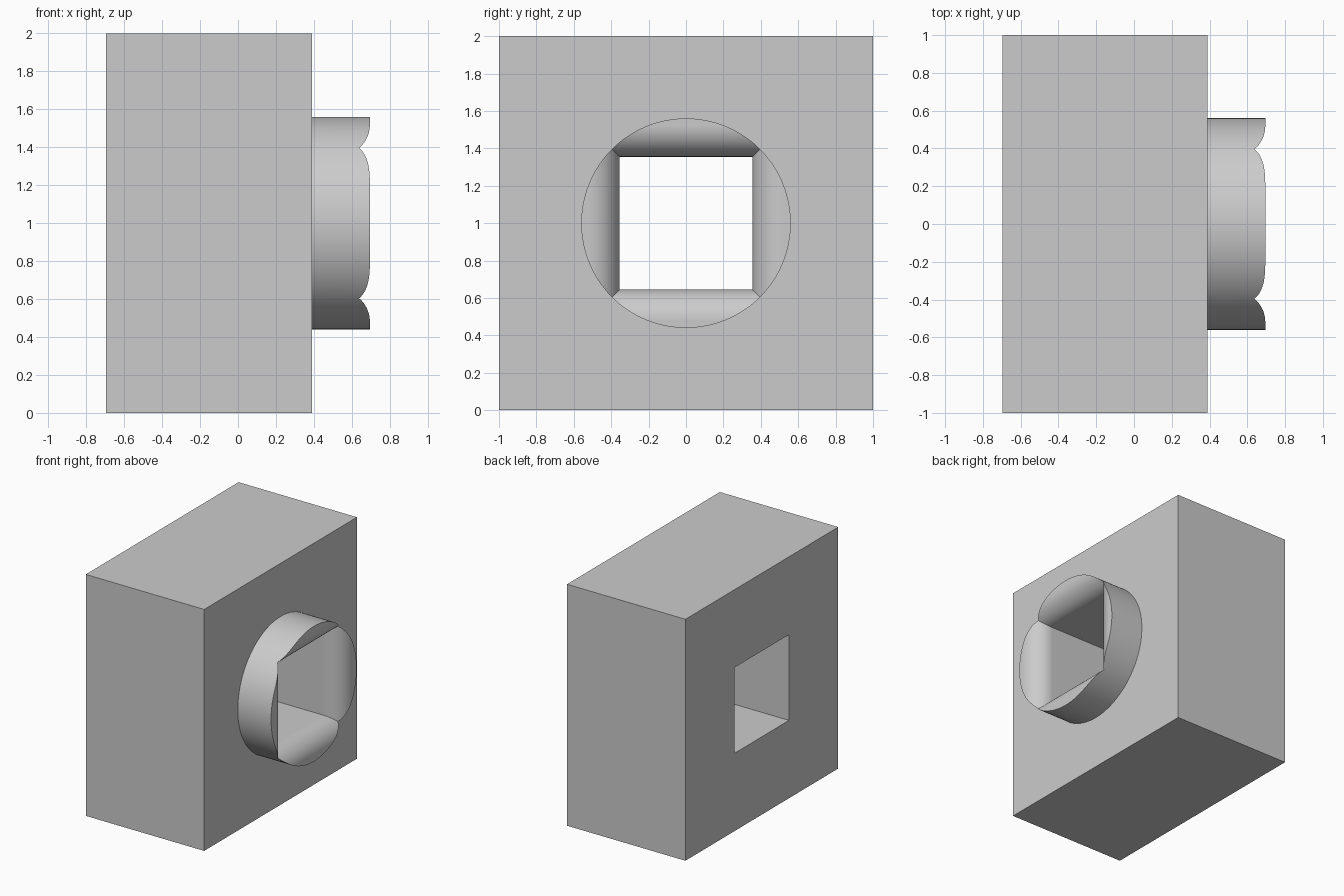
import bpy, bmesh, math

if "Cube" in bpy.data.objects:
    bpy.data.objects.remove(bpy.data.objects["Cube"], do_unlink=True)

BACK, FACE, TIP = -0.695, 0.39, 0.695   # depths along x
HALF, HOLE, RADIUS = 1.0, 0.355, 0.56   # block, square bore, round collar
FLARE = 0.165                           # rounding of the bore mouth

grey = bpy.data.materials.new("plain grey")
grey.use_nodes = True
grey.diffuse_color = (0.6, 0.6, 0.6, 1)
grey.node_tree.nodes["Principled BSDF"].inputs["Base Color"].default_value = (0.6, 0.6, 0.6, 1)

bm = bmesh.new()
shared = {}


def vert(x, s, t, turn):
    """Point of one quadrant, turned about the bore axis and shared with neighbours."""
    for _ in range(turn):
        s, t = -t, s
    key = (round(x, 5) + 0.0, round(s, 5) + 0.0, round(t, 5) + 0.0)
    if key not in shared:
        shared[key] = bm.verts.new((x, s, t + HALF))
    return shared[key]


def face(points, turn):
    verts = list(dict.fromkeys(vert(*p, turn) for p in points))
    if len(verts) > 2:
        bm.faces.new(verts)


def mouth_x(s):
    """Depth of the rounded mouth at distance s from the axis."""
    gap = max(0.0, HOLE + FLARE - s)
    return TIP - FLARE + math.sqrt(max(0.0, FLARE ** 2 - gap ** 2))


# Rows of the mouth: straight across the bore, first square, then clipped by the collar
corner = RADIUS * math.sqrt(0.5)
limit = math.acos((HOLE + FLARE - corner) / FLARE)
inner = [HOLE + FLARE * (1 - math.cos(limit * i / 16)) for i in range(16)]
rows = [(s, s) for s in inner]
ARC = 32
arc = [(RADIUS * math.cos(a), RADIUS * math.sin(a))
       for a in (math.pi / 4 * (1 - i / ARC) for i in range(ARC + 1))]
rows += arc

for turn in range(4):
    # flared mouth
    for (s, t), (s2, t2) in zip(rows, rows[1:]):
        x, x2 = mouth_x(s), mouth_x(s2)
        face([(x, s, -t), (x, s, t), (x2, s2, t2), (x2, s2, -t2)], turn)
    # round collar wall
    for (s, t), (s2, t2) in zip(arc, arc[1:]):
        for side in (1, -1):
            face([(FACE, s, side * t), (FACE, s2, side * t2),
                  (mouth_x(s2), s2, side * t2), (mouth_x(s), s, side * t)], turn)
    # block face around the collar
    rim = [(FACE, s, t) for s, t in arc] + [(FACE, s, -t) for s, t in reversed(arc)]
    face(rim + [(FACE, HALF, -HALF), (FACE, HALF, HALF)], turn)
    # outer side, back face and square bore
    sections = [(FACE, HALF), (BACK, HALF), (BACK, HOLE), (mouth_x(HOLE), HOLE)]
    for (x, s), (x2, s2) in zip(sections, sections[1:]):
        face([(x, s, -s), (x, s, s), (x2, s2, s2), (x2, s2, -s2)], turn)

bmesh.ops.recalc_face_normals(bm, faces=bm.faces)
mesh = bpy.data.meshes.new("block_with_collar")
bm.to_mesh(mesh)
bm.free()
mesh.materials.append(grey)
block = bpy.data.objects.new("block_with_collar", mesh)
bpy.context.collection.objects.link(block)
bpy.context.view_layer.objects.active = block
block.select_set(True)
bpy.ops.object.shade_smooth_by_angle(angle=math.radians(30))
